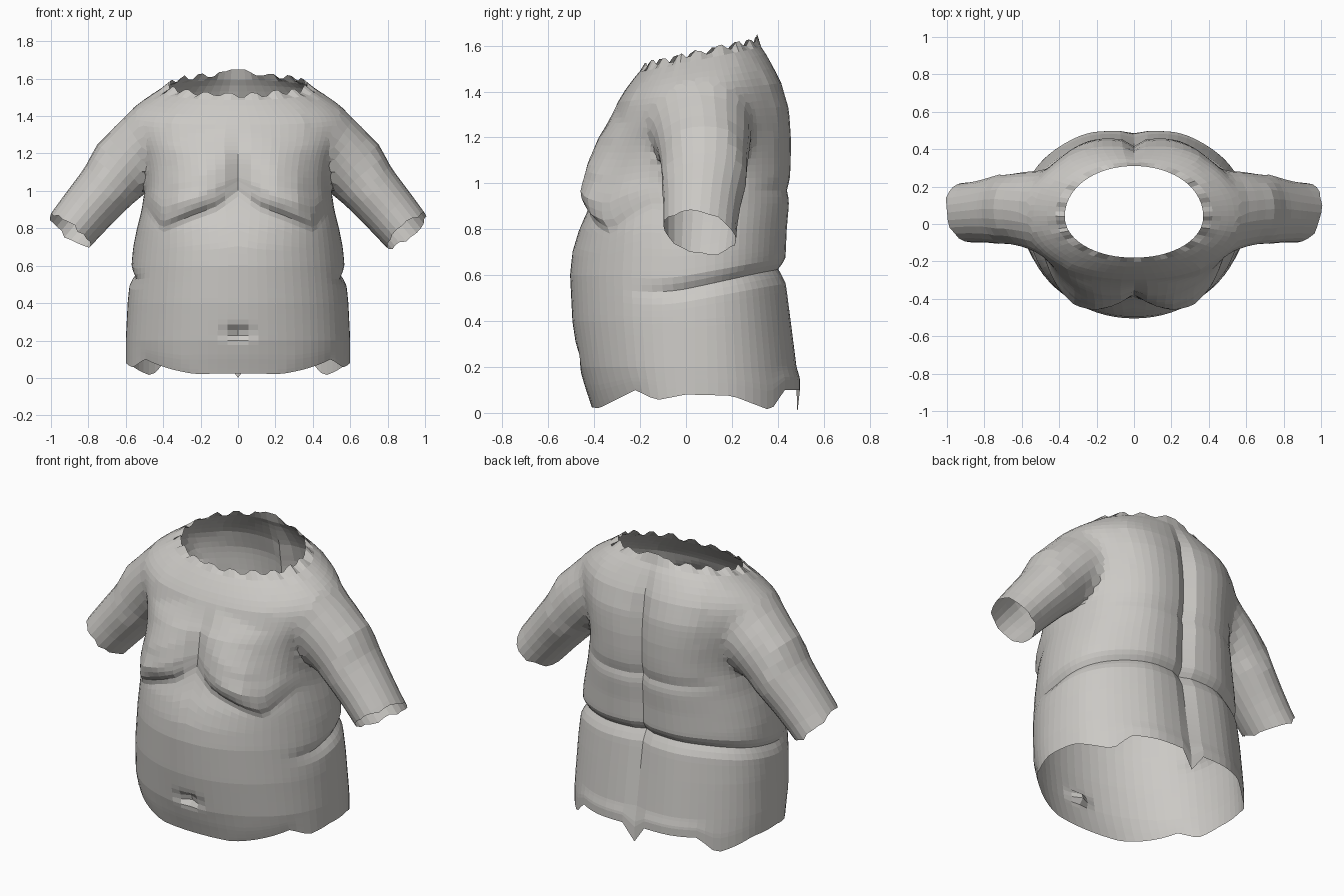
import bpy, bmesh, math, random
from mathutils import Vector

random.seed(4)
if "Cube" in bpy.data.objects:
    bpy.data.objects.remove(bpy.data.objects["Cube"])

SEGS, RINGS, ARM_SEGS = 72, 56, 24
TOP = 1.565


def flat_material(name, color):
    mat = bpy.data.materials.new(name)
    mat.use_nodes = True
    mat.diffuse_color = color
    mat.node_tree.nodes["Principled BSDF"].inputs["Base Color"].default_value = color
    return mat


def lerp(table, t):
    """Piecewise linear lookup; each row is (key, value, ...)."""
    if t <= table[0][0]:
        return table[0][1:]
    for a, b in zip(table, table[1:]):
        if t <= b[0]:
            f = (t - a[0]) / (b[0] - a[0])
            return [p + (q - p) * f for p, q in zip(a[1:], b[1:])]
    return table[-1][1:]


def bell(d, width):
    return math.exp(-(d / width) ** 2)


def fade(t):
    return min(1, max(0, t))


def loft(bm, rings):
    """Skin rings of points; the end caps are fans in material slot 1."""
    rows = [[bm.verts.new(p) for p in ring] for ring in rings]
    n = len(rows[0])
    for lo, hi in zip(rows, rows[1:]):
        for i in range(n):
            j = (i + 1) % n
            bm.faces.new((lo[i], lo[j], hi[j], hi[i]))
    for row in (rows[0][::-1], rows[-1]):
        mid = bm.verts.new(sum((v.co for v in row), Vector()) / n)
        for i in range(n):
            bm.faces.new((row[i], row[(i + 1) % n], mid)).material_index = 1


def make_object(name, bm, mats):
    bmesh.ops.recalc_face_normals(bm, faces=bm.faces)
    mesh = bpy.data.meshes.new(name)
    bm.to_mesh(mesh)
    bm.free()
    for m in mats:
        mesh.materials.append(m)
    obj = bpy.data.objects.new(name, mesh)
    bpy.context.collection.objects.link(obj)
    return obj


# Torso outline: height, half width, front y, back y
outline = [
    (0, .60, -.41, .50), (.1, .60, -.44, .50), (.2, .60, -.465, .485),
    (.4, .59, -.495, .46), (.6, .57, -.505, .435), (.7, .56, -.495, .44),
    (.8, .54, -.465, .445), (.9, .515, -.42, .455), (1, .50, -.385, .46),
    (1.1, .50, -.37, .465), (1.2, .52, -.355, .465), (1.3, .56, -.325, .455),
    (1.4, .59, -.295, .42), (1.45, .56, -.268, .39), (1.5, .49, -.235, .36),
    (TOP, .37, -.18, .31)]
# Squareness of the section: height, front, back
squareness = [(.7, 2.05, 2.3), (.95, 2.45, 2.35), (1.25, 2.45, 2.3), (1.5, 2.05, 2.05)]
hem = [(-.45, .03), (-.38, .02), (-.22, .1), (-.13, .055), (0, .08),
       (.2, .075), (.37, .01), (.43, .1)]
breast_line = [(0, 1.0), (.1, .92), (.25, .865), (.4, .8), (.5, .92)]
breast_width = [(0, 0), (.08, .55), (.2, 1), (.32, 1), (.45, .5), (.52, 0)]
breast_rise = [(-.01, 0), (.04, .7), (.1, 1), (.2, .85), (.32, .35), (.45, 0)]


def section(a, z):
    """Plain point of the torso section at angle a and height z."""
    half, front, back = lerp(outline, z)
    c, s = -math.cos(a), math.sin(a)
    power = 2 / lerp(squareness, z)[c > 0]
    depth = back - .04 if c > 0 else .04 - front
    return (half * math.copysign(abs(s) ** power, s),
            .04 + depth * math.copysign(abs(c) ** power, c))


def torso_point(a, z):
    c, s = -math.cos(a), math.sin(a)
    x, y = section(a, z)
    # Slant the rings along the flank folds and under the breasts
    fold = .03 * bell(z - .54, .03) + .012 * bell(z - .97, .03) * fade(c * 2 - 1)
    fold *= fade((y + .25) * 4)
    z += .2 * y * bell(z - .54, .2) * fade((y + .3) * 3)
    if c < 0:
        z += (lerp(breast_line, abs(x))[0] - .88) * bell(z - .88, .15) * fade(-c * 3)
    x, y = section(a, z)
    ax = abs(x)
    x -= fold * s
    y -= fold * c
    if c < 0:
        # Chest and navel
        rise = lerp(breast_rise, z - lerp(breast_line, ax)[0])[0]
        y -= .09 * lerp(breast_width, ax)[0] * rise
        y += .05 * bell(x, .05) * bell(z - .24, .03)
    else:
        # Spine groove between two soft lobes
        groove = .3 * bell(x, .12) + .7 * bell(x, .035)
        y += (.012 * bell(ax - .25, .12) - (.015 + .035 * fade(z)) * groove) * fade((TOP - z) * 4)
    # Tilted neckline and ragged hem
    z += .22 * max(0, (z - 1.2) / (TOP - 1.2)) * (y - .05)
    low = 0 if c > 0 and ax < .06 else lerp(hem, y)[0]
    if z < .2:
        z = low + z * (.2 - low) / .2
    return Vector((x, y, z))


bm = bmesh.new()
rings = []
for r in range(RINGS):
    z = TOP * r / (RINGS - 1)
    ring = [torso_point(math.tau * i / SEGS, z) for i in range(SEGS)]
    if r == RINGS - 1:
        # Torn neck edge with a tab at the nape
        for i, p in enumerate(ring):
            p.z += (.012 if i // 2 % 2 else -.008) + random.uniform(-.006, .006)
            if p.y > .2 and abs(p.x) < .045:
                p.z = 1.65
    rings.append(ring)
loft(bm, rings)
skin = flat_material("warm_grey", (.6, .585, .56, 1))
cap = flat_material("open_end", (.6, .585, .56, 1))
torso = make_object("torso", bm, (skin, cap))

# Arms: centre x, z, y, half thickness, half depth
arm_path = [(.28, 1.33, .05, .15, .2), (.44, 1.285, .055, .205, .235),
            (.565, 1.185, .08, .2, .22), (.7, 1.02, .08, .158, .188),
            (.8, .905, .07, .147, .168), (.9, .785, .06, .137, .158)]
steps = 18
bm = bmesh.new()
for side in (1, -1):
    keyed = [(k, *row) for k, row in enumerate(arm_path)]
    rings = []
    for k in range(steps):
        t = k / (steps - 1) * (len(arm_path) - 1)
        x, z, y, thick, depth = lerp(keyed, t)
        near, far = lerp(keyed, t - .6), lerp(keyed, t + .6)
        along = Vector((far[0] - near[0], 0, far[1] - near[1])).normalized()
        across = Vector((-along.z, 0, along.x))
        ring = []
        for i in range(ARM_SEGS):
            a = math.tau * i / ARM_SEGS
            p = Vector((x, y, z)) + across * thick * math.cos(a)
            p.y += depth * math.sin(a)
            if k == steps - 1:
                p += along * (.035 * math.sin(a) + random.uniform(-.01, .01))
            ring.append(Vector((p.x * side, p.y, p.z)))
        rings.append(ring)
    loft(bm, rings)
arms = make_object("arms", bm, (skin, cap))

# Join arms to torso
mod = torso.modifiers.new("join_arms", 'BOOLEAN')
mod.operation, mod.solver, mod.object = 'UNION', 'EXACT', arms
deps = bpy.context.evaluated_depsgraph_get()
joined = bpy.data.meshes.new_from_object(torso.evaluated_get(deps))
torso.modifiers.clear()
torso.data = joined
bpy.data.objects.remove(arms)

# Open the neck, hem and sleeves, then soften the shoulder seams
bm = bmesh.new()
bm.from_mesh(joined)
bmesh.ops.delete(bm, geom=[f for f in bm.faces if f.material_index == 1], context='FACES')
bmesh.ops.remove_doubles(bm, verts=bm.verts, dist=.008)
seam = [v for v in bm.verts if .36 < abs(v.co.x) < .72 and 1.0 < v.co.z < 1.54
        and not v.is_boundary]
for _ in range(8):
    bmesh.ops.smooth_vert(bm, verts=seam, factor=.5, use_axis_x=True,
                          use_axis_y=True, use_axis_z=True)
for f in bm.faces:
    f.smooth = False
bm.to_mesh(joined)
bm.free()
joined.materials.pop(index=1)
bpy.data.materials.remove(cap)
